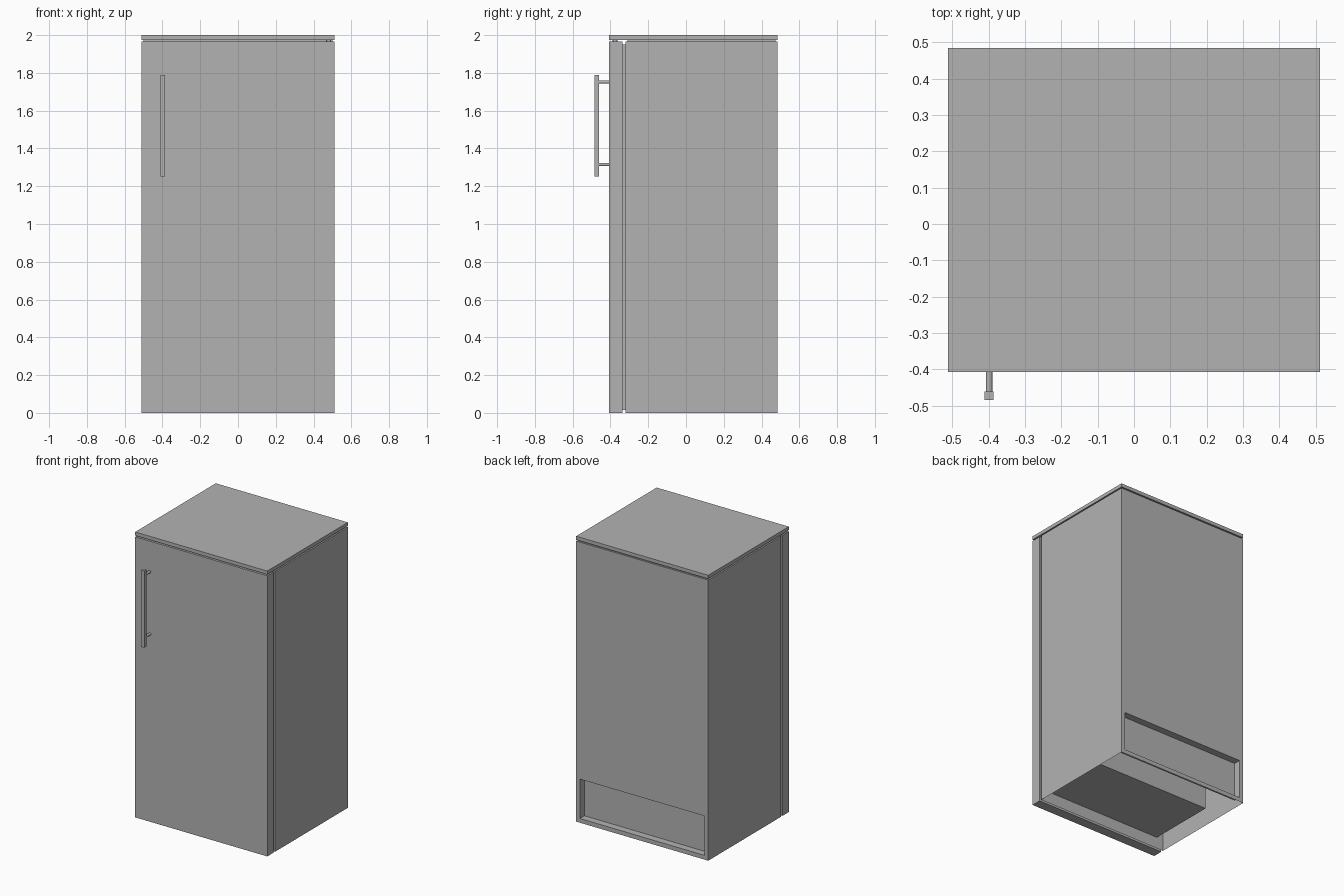
import bpy, bmesh
from mathutils import Vector, Matrix

if "Cube" in bpy.data.objects:
    bpy.data.objects.remove(bpy.data.objects["Cube"])

grey = bpy.data.materials.new("plain grey")
grey.use_nodes = True
colour = (0.45, 0.45, 0.45, 1)
grey.diffuse_color = colour
grey.node_tree.nodes["Principled BSDF"].inputs["Base Color"].default_value = colour

HALF = 0.512                    # half width of the cabinet
BACK, FRONT = 0.485, -0.32      # cabinet depth limits
DOOR_FRONT, DOOR_BACK = -0.407, -0.337
TOP = 1.966                     # top of door and cabinet


def finish(name, bm):
    mesh = bpy.data.meshes.new(name)
    bm.to_mesh(mesh)
    bm.free()
    mesh.materials.append(grey)
    obj = bpy.data.objects.new(name, mesh)
    bpy.context.collection.objects.link(obj)
    return obj


def box_mesh(x, y, z):
    bm = bmesh.new()
    bmesh.ops.create_cube(bm, size=1)
    for v in bm.verts:
        v.co = Vector([lo + (hi - lo) * (c + 0.5)
                       for (lo, hi), c in zip((x, y, z), v.co)])
    return bm


def box(name, x, y, z):
    return finish(name, box_mesh(x, y, z))


def cylinder(name, centre, radius, length, axis):
    bm = bmesh.new()
    turn = Vector((0, 0, 1)).rotation_difference(Vector(axis)).to_matrix().to_4x4()
    bmesh.ops.create_cone(bm, cap_ends=True, segments=16, radius1=radius,
                          radius2=radius, depth=length,
                          matrix=Matrix.Translation(centre) @ turn)
    obj = finish(name, bm)
    for p in obj.data.polygons:
        p.use_smooth = len(p.vertices) == 4
    return obj


# Cabinet shell: open underneath, with a shallow pocket low in the back
bm = box_mesh((-HALF, HALF), (FRONT, BACK), (0, TOP))
bm.normal_update()
bmesh.ops.delete(bm, geom=[f for f in bm.faces if f.normal.z < -0.9], context="FACES_ONLY")
back = next(f for f in bm.faces if f.normal.y > 0.9)
bmesh.ops.bisect_plane(bm, geom=[back, *back.edges, *back.verts],
                       plane_co=(0, 0, 0.335), plane_no=(0, 0, 1))
bm.normal_update()
low = next(f for f in bm.faces
           if f.normal.y > 0.9 and f.calc_center_median().z < 0.335)
bmesh.ops.inset_individual(bm, faces=[low], thickness=0.042)
pocket = bmesh.ops.extrude_discrete_faces(bm, faces=[low])["faces"][0]
bmesh.ops.translate(bm, verts=pocket.verts, vec=(0, -0.05, 0))
finish("cabinet_shell", bm)

# Inner liner: side profile with a step at the lower back
profile = [(-0.318, 0.08), (0.17, 0.08), (0.17, 0.36), (0.42, 0.36),
           (0.42, 1.92), (-0.318, 1.92)]
bm = bmesh.new()
face = bm.faces.new([bm.verts.new((-0.46, y, z)) for y, z in profile])
side = bmesh.ops.extrude_face_region(bm, geom=[face])["geom"]
bmesh.ops.translate(bm, verts=[v for v in side if isinstance(v, bmesh.types.BMVert)],
                    vec=(0.92, 0, 0))
bmesh.ops.recalc_face_normals(bm, faces=bm.faces)
finish("inner_liner", bm)

# Door, its seal and the worktop
box("door", (-HALF, HALF), (DOOR_FRONT, DOOR_BACK), (0, TOP))
box("door_seal", (-0.5, 0.5), (DOOR_BACK, FRONT), (0.015, TOP - 0.015))
box("worktop", (-HALF, HALF), (DOOR_FRONT, BACK), (1.975, 2))
box("worktop_spacer", (-0.5, 0.5), (FRONT + 0.01, BACK - 0.01), (TOP, 1.975))
cylinder("hinge_pin", (0.48, -0.375, 1.97), 0.013, 0.012, (0, 0, 1))

# Handle: square bar on two round posts
box("handle_bar", (-0.411, -0.387), (-0.485, -0.461), (1.252, 1.79))
for label, z in (("upper", 1.752), ("lower", 1.315)):
    cylinder(label + "_handle_post", (-0.399, -0.434, z), 0.009, 0.056, (0, 1, 0))
